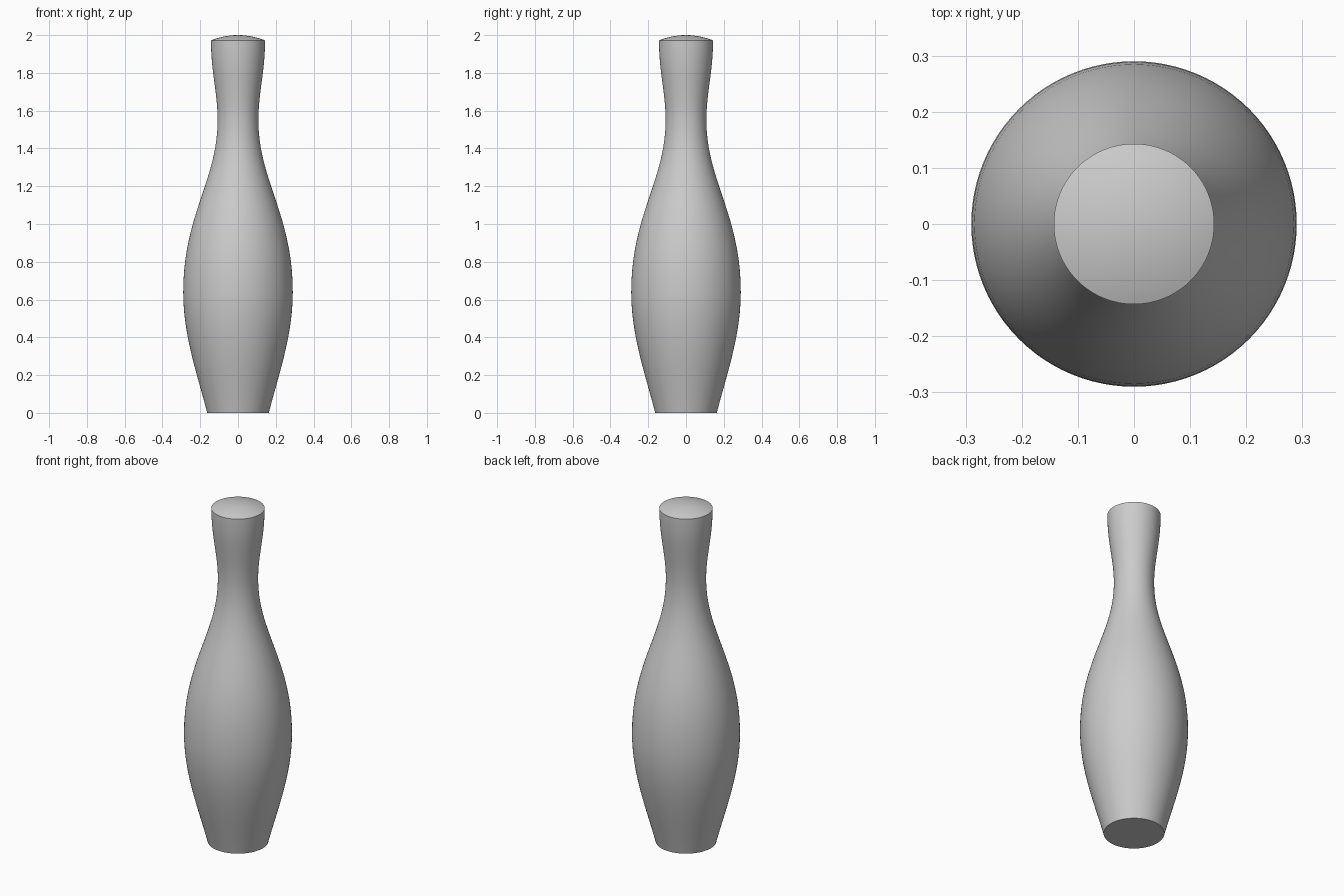
import bpy, bmesh, math
from mathutils import Vector
from mathutils.geometry import interpolate_bezier

if "Cube" in bpy.data.objects:
    bpy.data.objects.remove(bpy.data.objects["Cube"])

# Side silhouette as Bezier knots: (radius, z) with handles
segments = [
    ((0.163, 0.0), (0.217, 0.21), (0.290, 0.41), (0.290, 0.64)),
    ((0.290, 0.64), (0.290, 1.05), (0.108, 1.23), (0.108, 1.55)),
    ((0.108, 1.55), (0.108, 1.70), (0.143, 1.80), (0.143, 1.972)),
    ((0.143, 1.972), (0.097, 1.990), (0.048, 2.0), (0.0, 2.0)),
]
profile = [Vector((0, 0, 0))]
for i, seg in enumerate(segments):
    pts = interpolate_bezier(*[Vector((r, 0, z)) for r, z in seg], 20)
    profile += pts if i == 0 else pts[1:]

# Spin the silhouette into a closed solid
bm = bmesh.new()
verts = [bm.verts.new(p) for p in profile]
edges = [bm.edges.new(pair) for pair in zip(verts, verts[1:])]
bmesh.ops.spin(bm, geom=verts + edges, cent=(0, 0, 0), axis=(0, 0, 1),
               angle=math.tau, steps=96, use_duplicate=False)
bmesh.ops.remove_doubles(bm, verts=bm.verts, dist=1e-5)
bmesh.ops.recalc_face_normals(bm, faces=bm.faces)

mesh = bpy.data.meshes.new("pin_body")
bm.to_mesh(mesh)
bm.free()
pin = bpy.data.objects.new("pin_body", mesh)
bpy.context.collection.objects.link(pin)

# Smooth sides with crisp base and top rims
bpy.context.view_layer.objects.active = pin
pin.select_set(True)
bpy.ops.object.shade_smooth_by_angle(angle=math.radians(30))
